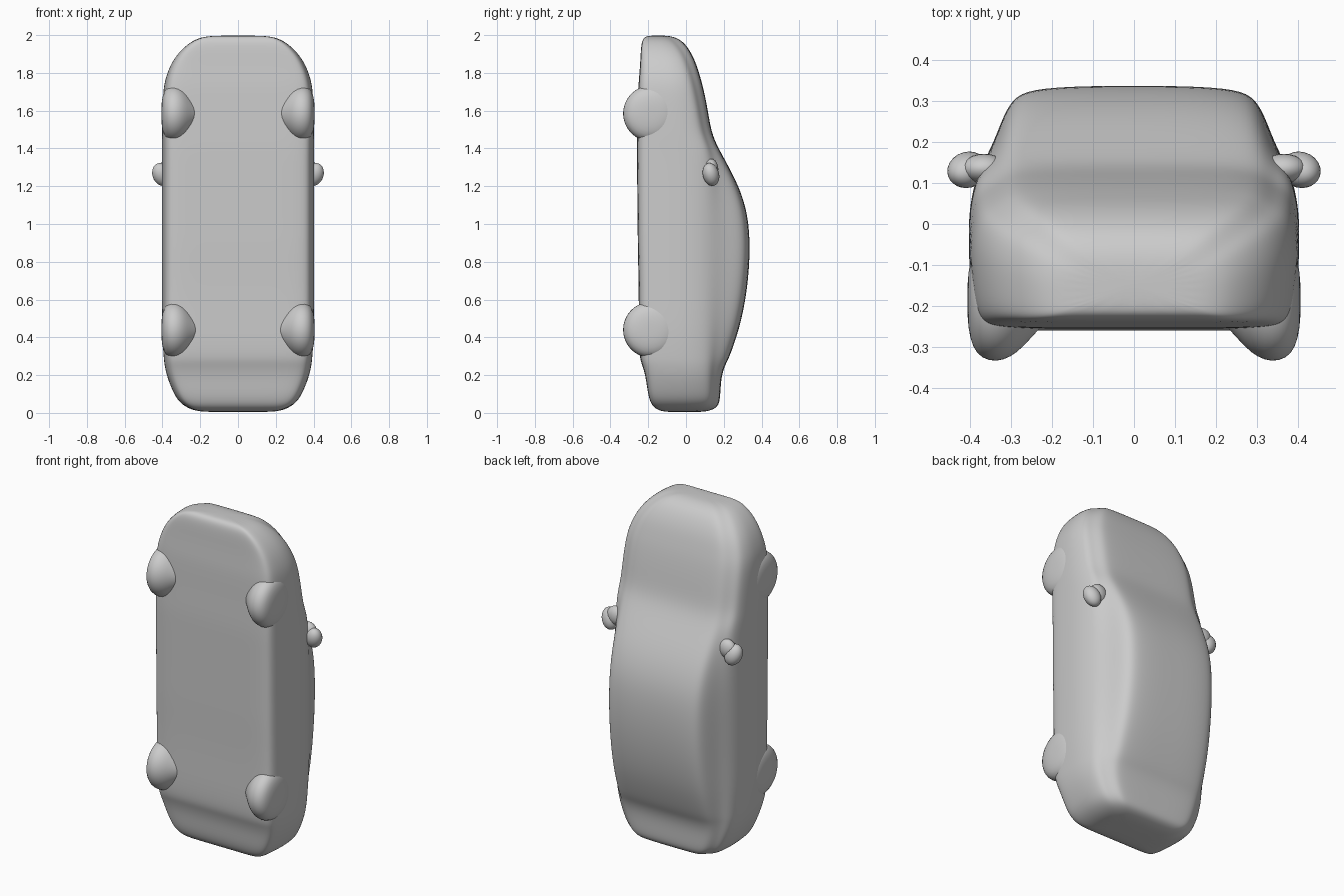
import bpy, bmesh, math
from mathutils import Matrix

if "Cube" in bpy.data.objects:
    bpy.data.objects.remove(bpy.data.objects["Cube"])

grey = bpy.data.materials.new("plain grey")
grey.diffuse_color = (0.6, 0.6, 0.6, 1)
grey.use_nodes = True
grey.node_tree.nodes["Principled BSDF"].inputs["Base Color"].default_value = grey.diffuse_color


def finish(name, bm, subdivide=0):
    bmesh.ops.recalc_face_normals(bm, faces=bm.faces[:])
    me = bpy.data.meshes.new(name)
    bm.to_mesh(me)
    bm.free()
    me.materials.append(grey)
    me.polygons.foreach_set("use_smooth", [True] * len(me.polygons))
    ob = bpy.data.objects.new(name, me)
    bpy.context.collection.objects.link(ob)
    if subdivide:
        mod = ob.modifiers.new("smooth", 'SUBSURF')
        mod.levels = mod.render_levels = subdivide
    return ob


def skin(bm, rings, cap=True):
    rows = [[bm.verts.new(p) for p in r] for r in rings]
    n = len(rows[0])
    for a, b in zip(rows, rows[1:]):
        for i in range(n):
            j = (i + 1) % n
            bm.faces.new((a[i], a[j], b[j], b[i]))
    if cap:
        bm.faces.new(rows[0])
        bm.faces.new(rows[-1])


# Car body, tail down and nose up: height, underside, roof line, half width
stations = [
    (0.004, -0.10, 0.08, 0.17), (0.012, -0.14, 0.13, 0.23), (0.03, -0.172, 0.165, 0.275),
    (0.06, -0.19, 0.178, 0.315), (0.11, -0.203, 0.182, 0.345), (0.19, -0.213, 0.187, 0.377),
    (0.25, -0.23, 0.205, 0.39), (0.29, -0.246, 0.228, 0.395), (0.40, -0.25, 0.267, 0.402),
    (0.50, -0.25, 0.295, 0.404), (0.62, -0.25, 0.318, 0.404), (0.75, -0.252, 0.333, 0.404),
    (0.88, -0.255, 0.338, 0.404), (1.00, -0.256, 0.332, 0.404), (1.10, -0.257, 0.313, 0.404),
    (1.20, -0.258, 0.278, 0.404), (1.30, -0.259, 0.228, 0.404), (1.40, -0.26, 0.172, 0.404),
    (1.48, -0.258, 0.135, 0.404), (1.60, -0.255, 0.116, 0.402), (1.72, -0.253, 0.092, 0.397),
    (1.79, -0.247, 0.072, 0.38), (1.86, -0.242, 0.05, 0.35), (1.92, -0.239, 0.02, 0.305),
    (1.965, -0.234, -0.015, 0.25), (1.988, -0.222, -0.055, 0.20), (1.998, -0.20, -0.10, 0.13),
]


def section(z, bot, top, w):
    belt = min(0.12, top - 0.3 * min(0.2, top - bot))
    low, t = belt - bot, top - belt
    half = [(0.45, bot), (0.84, bot), (0.93, bot + 0.05 * low), (0.965, bot + 0.15 * low),
            (0.985, bot + 0.33 * low), (1.0, bot + 0.6 * low), (0.99, bot + 0.8 * low),
            (0.95, belt), (0.86, belt + 0.3 * t), (0.80, belt + 0.6 * t),
            (0.735, belt + 0.86 * t), (0.62, belt + 0.965 * t), (0.32, top)]
    right = [(w * f, y, z) for f, y in half]
    left = [(-x, y, z) for x, y, z in reversed(right)]
    return [(0, bot, z)] + right + [(0, top, z)] + left


bm = bmesh.new()
skin(bm, [section(*s) for s in stations])
finish("car_body", bm, 2)

# Wheels: rounded discs turned about the axle (distance from centre, radius)
tyre = [(0.19, 0.03), (0.24, 0.08), (0.27, 0.115), (0.30, 0.14), (0.335, 0.152),
        (0.37, 0.144), (0.393, 0.118), (0.404, 0.07), (0.406, 0.02)]
for side, sx in (("right", 1), ("left", -1)):
    for end, zc in (("rear", 0.44), ("front", 1.585)):
        bm = bmesh.new()
        skin(bm, [[(sx * x, -0.185 + r * math.cos(a * math.tau / 32),
                    zc + r * math.sin(a * math.tau / 32)) for a in range(32)]
                  for x, r in tyre])
        finish(f"{end}_{side}_wheel", bm, 1)

    # Door mirror: tilted pod with a short arm to the door pillar
    bm = bmesh.new()
    bmesh.ops.create_uvsphere(bm, u_segments=24, v_segments=14, radius=1)
    bm.transform(Matrix.Translation((sx * 0.405, 0.132, 1.262))
                 @ Matrix.Rotation(sx * 0.35, 4, 'Y')
                 @ Matrix.Rotation(0.25, 4, 'X')
                 @ Matrix.Diagonal((0.048, 0.043, 0.063, 1)))
    finish(f"{side}_mirror", bm)
    bm = bmesh.new()
    bmesh.ops.create_uvsphere(bm, u_segments=20, v_segments=12, radius=1)
    bm.transform(Matrix.Translation((sx * 0.365, 0.135, 1.29))
                 @ Matrix.Diagonal((0.055, 0.036, 0.055, 1)))
    finish(f"{side}_mirror_arm", bm)
